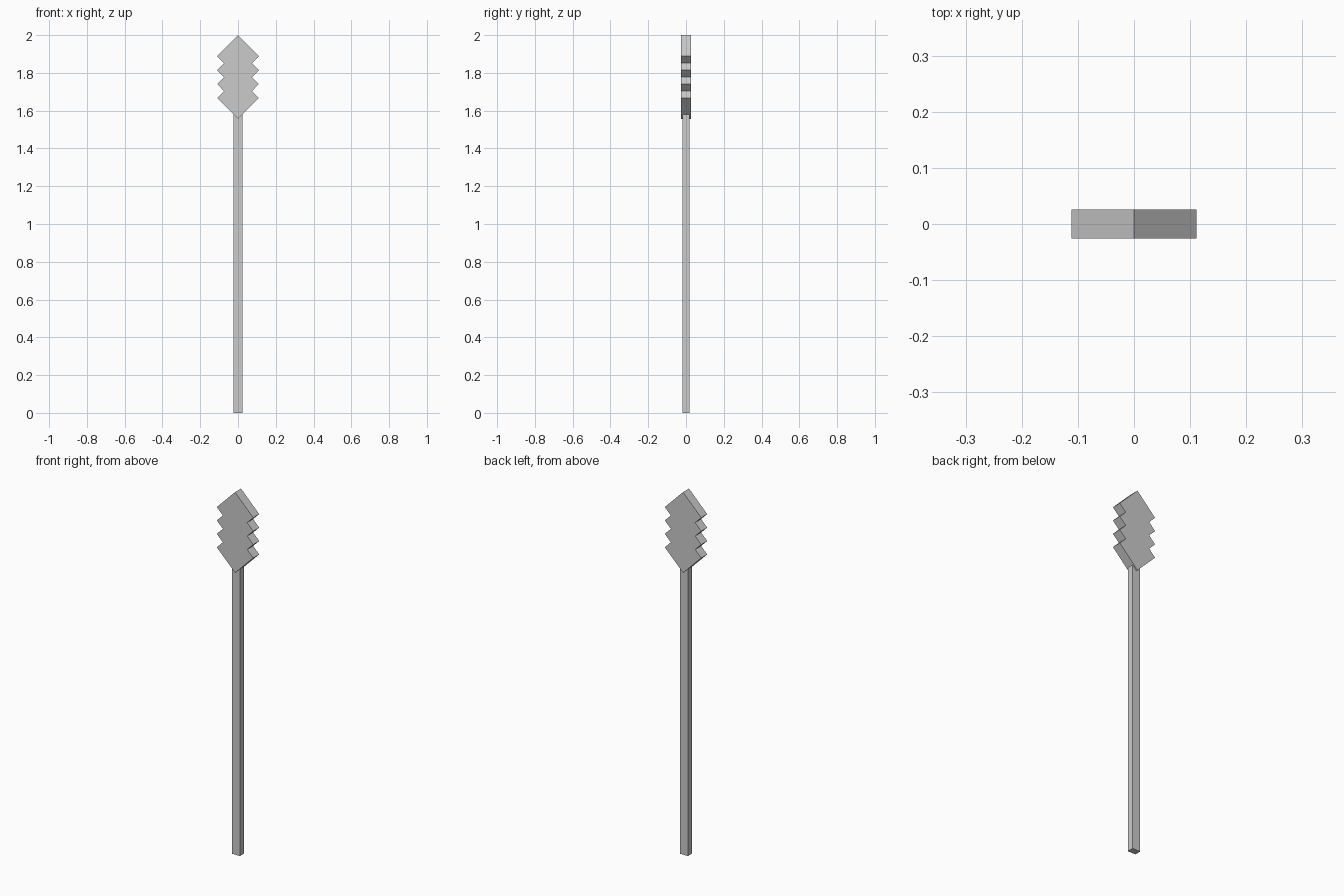
import bpy, bmesh

if "Cube" in bpy.data.objects:
    bpy.data.objects.remove(bpy.data.objects["Cube"])

def extruded(name, profile, half_depth):
    """Extrude an XZ outline symmetrically along y."""
    bm = bmesh.new()
    face = bm.faces.new([bm.verts.new((x, -half_depth, z)) for x, z in profile])
    ext = bmesh.ops.extrude_face_region(bm, geom=[face])
    verts = [v for v in ext["geom"] if isinstance(v, bmesh.types.BMVert)]
    bmesh.ops.translate(bm, verts=verts, vec=(0, 2 * half_depth, 0))
    bmesh.ops.recalc_face_normals(bm, faces=bm.faces)
    mesh = bpy.data.meshes.new(name)
    bm.to_mesh(mesh)
    bm.free()
    obj = bpy.data.objects.new(name, mesh)
    bpy.context.collection.objects.link(obj)
    return obj

# Square-cut shaft, ending inside the head
w = 0.024
extruded("shaft", [(-w, 0), (w, 0), (w, 1.6), (-w, 1.6)], 0.018)

# Barbed head: outline of four overlapping diamonds
R, STEP, COUNT = 0.111, 0.074, 4
right = []
for i in range(COUNT):
    z = 2.0 - R - i * STEP
    right.append((R, z))
    if i < COUNT - 1:
        right.append((R - STEP / 2, z - STEP / 2))
bottom = (0, 2.0 - 2 * R - (COUNT - 1) * STEP)
left = [(-x, z) for x, z in reversed(right)]
extruded("barbed_head", [(0, 2.0)] + right + [bottom] + left, 0.026)
